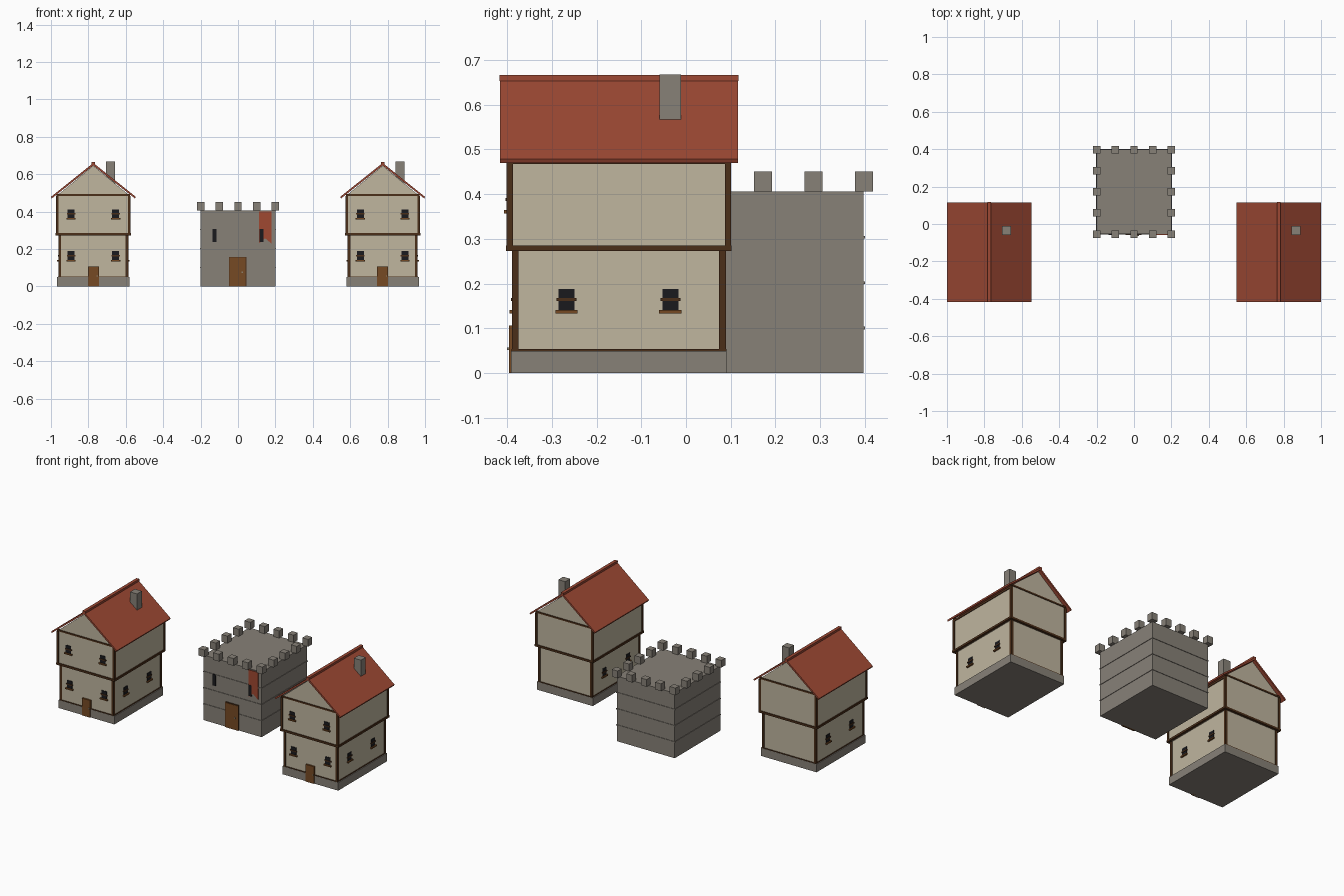
import bpy
import bmesh
from mathutils import Vector

old = bpy.data.objects.get("Cube")
if old:
    bpy.data.objects.remove(old, do_unlink=True)


def material(name, rgb):
    linear = [(c / 255) ** 2.2 for c in rgb] + [1]
    m = bpy.data.materials.new(name)
    m.use_nodes = True
    m.diffuse_color = linear
    m.node_tree.nodes["Principled BSDF"].inputs["Base Color"].default_value = linear
    return m


STONE = material("grey stone", (134, 128, 119))
PLASTER = material("cream plaster", (190, 180, 157))
TIMBER = material("dark timber", (76, 50, 31))
ROOF = material("red roof tile", (156, 74, 55))
DOOR = material("brown wood", (117, 75, 40))
GLASS = material("dark opening", (32, 32, 35))
BRASS = material("dull metal", (140, 128, 108))
CLOTH = material("red cloth", (158, 74, 52))


def finish(name, bm, mat):
    bmesh.ops.recalc_face_normals(bm, faces=bm.faces)
    mesh = bpy.data.meshes.new(name)
    bm.to_mesh(mesh)
    bm.free()
    mesh.materials.append(mat)
    obj = bpy.data.objects.new(name, mesh)
    bpy.context.collection.objects.link(obj)
    return obj


def boxes(name, mat, spans):
    """One object made of boxes, each given as (x0, x1, y0, y1, z0, z1)."""
    bm = bmesh.new()
    for x0, x1, y0, y1, z0, z1 in spans:
        size = Vector((x1 - x0, y1 - y0, z1 - z0))
        mid = Vector((x0 + x1, y0 + y1, z0 + z1)) / 2
        for v in bmesh.ops.create_cube(bm, size=1)["verts"]:
            v.co = v.co * size + mid
    return finish(name, bm, mat)


def prism(name, mat, profile, y0, y1):
    """Extrude an x-z profile along y."""
    bm = bmesh.new()
    face = bm.faces.new([bm.verts.new((x, y0, z)) for x, z in profile])
    moved = bmesh.ops.extrude_face_region(bm, geom=[face])["geom"]
    for v in moved:
        if isinstance(v, bmesh.types.BMVert):
            v.co.y = y1
    return finish(name, bm, mat)


def ring(cx, cy, hx, hy, z0, z1, t):
    """Four beams around a rectangle, measured to their outer faces."""
    return [(cx - hx, cx + hx, cy - hy, cy - hy + t, z0, z1),
            (cx - hx, cx + hx, cy + hy - t, cy + hy, z0, z1),
            (cx - hx, cx - hx + t, cy - hy, cy + hy, z0, z1),
            (cx + hx - t, cx + hx, cy - hy, cy + hy, z0, z1)]


def posts(cx, cy, hx, hy, z0, z1, t):
    """Four corner posts, measured to their outer faces."""
    out = []
    for sx in (-1, 1):
        for sy in (-1, 1):
            xs = sorted((cx + sx * hx, cx + sx * (hx - t)))
            ys = sorted((cy + sy * hy, cy + sy * (hy - t)))
            out.append((*xs, *ys, z0, z1))
    return out


def block(cx, cy, hx, hy, z0, z1):
    return (cx - hx, cx + hx, cy - hy, cy + hy, z0, z1)


def window_part(spots, width, depth, low, high):
    """Boxes for one window element; each spot is (x, y, z, faces_sideways)."""
    out = []
    for x, y, z, side in spots:
        hx, hy = (depth, width) if side else (width, depth)
        out.append(block(x, y, hx, hy, z + low, z + high))
    return out


def house(side, cx):
    cy = -0.15
    lx, ly, ux, uy = 0.187, 0.239, 0.2, 0.251   # outer timber sizes
    inset = 0.004
    boxes(side + "_house_footing", STONE, [block(cx, cy, 0.193, 0.241, 0, 0.05)])
    boxes(side + "_house_lower_wall", PLASTER,
          [block(cx, cy, lx - inset, ly - inset, 0.05, 0.274)])

    # Upper storey and gable in one profile
    w = ux - inset
    prism(side + "_house_upper_wall", PLASTER,
          [(cx - w, 0.275), (cx + w, 0.275), (cx + w, 0.484),
           (cx, 0.645), (cx - w, 0.484)], cy - uy + inset, cy + uy - inset)

    # Timber frame
    frame = posts(cx, cy, lx, ly, 0.05, 0.274, 0.015)
    frame += posts(cx, cy, ux, uy, 0.28, 0.482, 0.014)
    frame += ring(cx, cy, lx + 0.001, ly + 0.001, 0.047, 0.054, 0.012)
    frame += ring(cx, cy, ux + 0.002, uy + 0.001, 0.273, 0.286, 0.014)
    for s in (-1, 1):
        y = cy + s * (uy - 0.006)
        frame.append(block(cx, y, 0.196, 0.006, 0.484, 0.494))
        frame.append(block(cx + s * (ux - 0.006), cy, 0.006, uy, 0.468, 0.481))
    boxes(side + "_house_timber_frame", TIMBER, frame)

    # Roof slabs, ridge cap and chimney
    prism(side + "_house_roof", ROOF,
          [(cx, 0.66), (cx + 0.2265, 0.479), (cx + 0.2225, 0.47),
           (cx, 0.646), (cx - 0.2225, 0.47), (cx - 0.2265, 0.479)],
          cy - 0.266, cy + 0.266)
    boxes(side + "_house_ridge_cap", ROOF,
          [block(cx, cy, 0.01, 0.267, 0.653, 0.666)])
    boxes(side + "_house_chimney", STONE,
          [block(cx + 0.093, -0.035, 0.024, 0.024, 0.5, 0.668)])

    # Windows: four in front, two on each flank
    spots = []
    for s in (-1, 1):
        spots.append((cx + s * 0.119, cy - ly + inset, 0.164, False))
        spots.append((cx + s * 0.119, cy - uy + inset, 0.388, False))
        for y in (-0.267, -0.035):
            spots.append((cx + s * (lx - inset), y, 0.164, True))
    boxes(side + "_house_window_panes", GLASS,
          window_part(spots, 0.018, 0.003, -0.023, 0.024))
    boxes(side + "_house_window_bars", TIMBER,
          window_part(spots, 0.0225, 0.006, -0.003, 0.004))
    boxes(side + "_house_window_sills", DOOR,
          window_part(spots, 0.025, 0.01, -0.031, -0.023))

    # Door
    boxes(side + "_house_door", DOOR, [block(cx, -0.387, 0.029, 0.009, 0, 0.107)])
    boxes(side + "_house_door_knob", BRASS,
          [block(cx + 0.021, -0.397, 0.003, 0.003, 0.052, 0.058)])


for side, x in (("right", -0.7735), ("left", 0.7735)):
    house(side, x)

# Stone keep with thin courses
KY, KX, KD = 0.172, 0.2, 0.225
boxes("keep_body", STONE, [block(0, KY, KX, KD, 0, 0.406)])
boxes("keep_courses", STONE,
      [block(0, KY, KX + 0.003, KD + 0.003, z - 0.003, z + 0.003)
       for z in (0.101, 0.202, 0.304)])

# Battlements around the edge
merlons = []
for i in range(-2, 3):
    for j in range(-2, 3):
        if abs(i) == 2 or abs(j) == 2:
            merlons.append(block(i * 0.1, KY + j * 0.113, 0.02, 0.02, 0.406, 0.451))
boxes("keep_merlons", STONE, merlons)

# Keep door, slits and banner
front = KY - KD
boxes("keep_door_frame", TIMBER, [block(-0.002, front, 0.047, 0.004, 0, 0.158)])
boxes("keep_door", DOOR, [block(-0.002, front, 0.043, 0.007, 0, 0.154)])
boxes("keep_door_knob", BRASS, [block(0.022, front - 0.008, 0.004, 0.004, 0.071, 0.079)])
boxes("keep_arrow_slits", GLASS,
      [block(s * 0.125, front, 0.01, 0.007, 0.238, 0.307) for s in (-1, 1)])
prism("keep_banner", CLOTH,
      [(0.112, 0.4), (0.178, 0.4), (0.178, 0.23), (0.145, 0.257), (0.112, 0.23)],
      front - 0.005, front)
